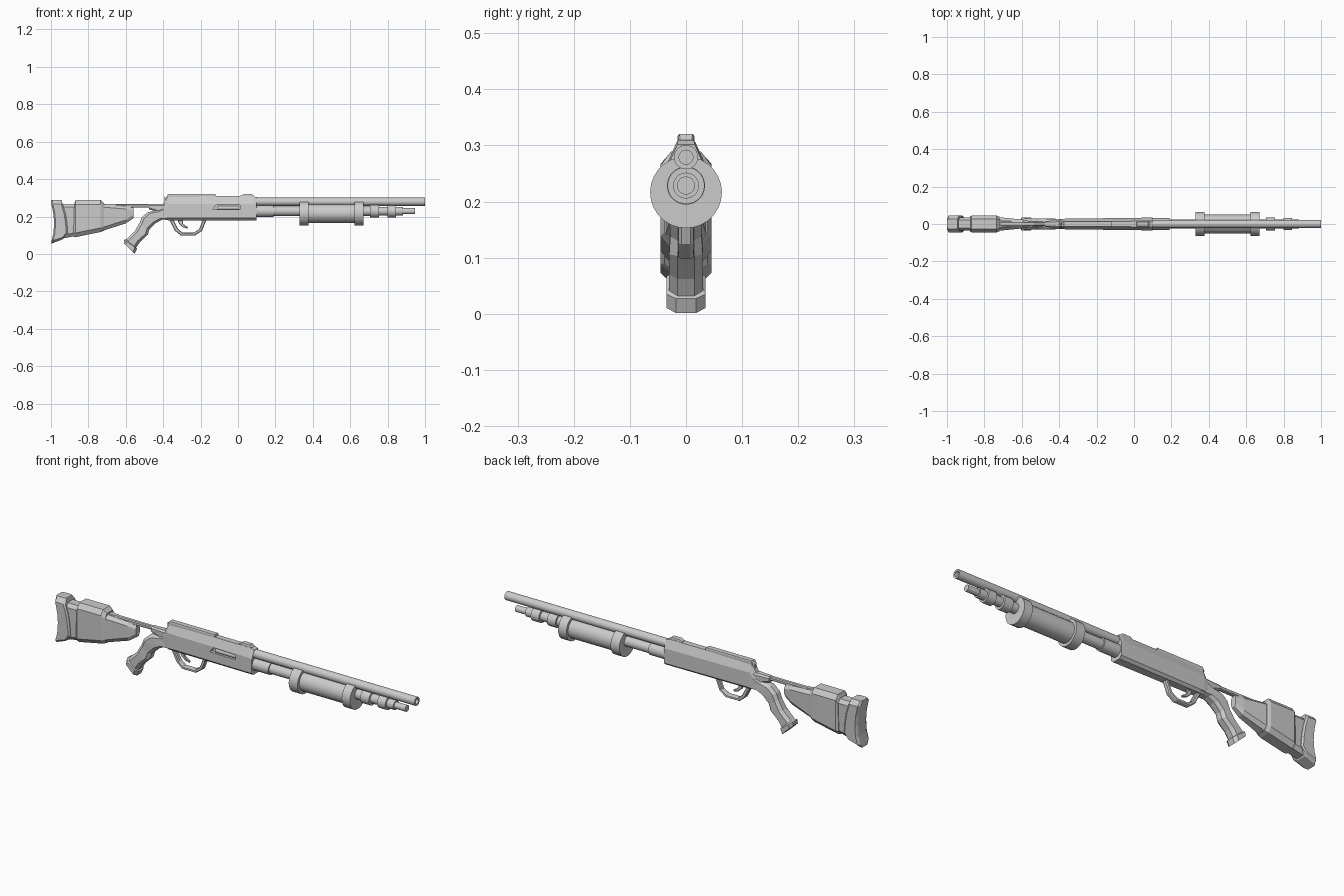
import bpy, bmesh, math


def finish(name, bm):
    bmesh.ops.remove_doubles(bm, verts=bm.verts, dist=1e-6)
    bmesh.ops.recalc_face_normals(bm, faces=bm.faces)
    me = bpy.data.meshes.new(name)
    bm.to_mesh(me)
    bm.free()
    ob = bpy.data.objects.new(name, me)
    bpy.context.collection.objects.link(ob)
    return ob


def loft(name, stations, ends=(0.6, 0.6), cut=(0.012, 0.012)):
    """Chamfered eight-sided sections; each spans (ax, az)-(bx, bz) with half width w."""
    bm = bmesh.new()
    rings = []
    for ax, az, bx, bz, w in stations:
        length = math.hypot(bx - ax, bz - az)
        ts = [0, cut[0] / length, 1 - cut[1] / length, 1]
        ws = [w * ends[0], w, w, w * ends[1]]
        side = [(ax + (bx - ax) * t, y, az + (bz - az) * t) for t, y in zip(ts, ws)]
        pts = side + [(x, -y, z) for x, y, z in reversed(side)]
        rings.append([bm.verts.new(p) for p in pts])
    for a, b in zip(rings, rings[1:]):
        for i in range(8):
            j = (i + 1) % 8
            bm.faces.new((a[i], a[j], b[j], b[i]))
    bm.faces.new(rings[0])
    bm.faces.new(rings[-1])
    return finish(name, bm)


def lathe(name, profile, zc, sides=28):
    """Turn an (x, radius) profile about a lengthwise axis at height zc."""
    bm = bmesh.new()
    verts = [bm.verts.new((x, 0, r)) for x, r in profile]
    edges = [bm.edges.new(p) for p in zip(verts, verts[1:])]
    bmesh.ops.spin(bm, geom=verts + edges, cent=(0, 0, 0), axis=(1, 0, 0),
                   angle=math.tau, steps=sides, use_merge=True)
    ob = finish(name, bm)
    ob.location.z = zc
    bpy.ops.object.select_all(action='DESELECT')
    ob.select_set(True)
    bpy.context.view_layer.objects.active = ob
    bpy.ops.object.shade_smooth_by_angle(angle=math.radians(30))
    return ob


# Barrel with open bore
lathe("barrel", [(.09, 0), (.09, .0215), (1, .0215), (1, .0125), (.7, .0125), (.7, 0)], .279)

# Magazine tube with stepped collars
steps = [(.09, .19, .031), (.19, .706, .025), (.706, .754, .034), (.754, .80, .023),
         (.80, .845, .033), (.845, .883, .023), (.883, .945, .016)]
tube = [(.09, 0)]
for x0, x1, r in steps:
    tube += [(x0, r), (x1, r)]
lathe("magazine_tube", tube + [(.945, 0)], .2285)

# Sliding pump grip
lathe("pump", [(.328, 0), (.328, .064), (.377, .064), (.377, .050), (.624, .050),
               (.624, .064), (.670, .064), (.670, 0)], .2165)

# Receiver with ejection port on the front side
receiver = loft("receiver", [
    (-.41, .195, -.40, .268, .024), (-.375, .18, -.375, .309, .028),
    (.085, .18, .085, .309, .034), (.10, .18, .10, .302, .034)],
    ends=(.6, .45), cut=(.012, .042))
cutter = loft("port_cutter", [
    (-.135, .237, -.134, .240, .02), (-.115, .237, -.115, .264, .02),
    (.01, .237, .01, .261, .02)], ends=(1, 1), cut=(.001, .001))
cutter.location.y = -.036
cutter.hide_render = True
cutter.hide_set(True)
mod = receiver.modifiers.new("port", 'BOOLEAN')
mod.object = cutter
mod.solver = 'EXACT'
lathe("bolt", [(-.11, 0), (-.11, .012), (.005, .012), (.005, 0)], .246, 12).location.y = -.013

# Top rail and sight base
loft("top_rail", [(-.385, .30, -.375, .32, .015), (-.12, .30, -.12, .32, .015)],
     ends=(1, .85), cut=(.004, .004))
loft("sight_base", [(.01, .30, .015, .312, .012), (.03, .30, .03, .32, .014),
                    (.075, .30, .075, .32, .014), (.085, .30, .085, .31, .012)],
     ends=(1, .85), cut=(.004, .004))
loft("hammer_spur", [(-.392, .26, -.392, .308, .004), (-.375, .26, -.38, .285, .004)],
     cut=(.003, .003))

# Rear tang and stock connecting bar
loft("tang", [(-.475, .238, -.475, .267, .016), (-.44, .228, -.44, .267, .018),
              (-.37, .195, -.37, .269, .024)], cut=(.008, .008))
loft("stock_bar", [(-.72, .247, -.72, .266, .014), (-.46, .248, -.46, .266, .010)],
     cut=(.004, .004))

# Pistol grip with flared foot (back edge point, front edge point)
loft("pistol_grip", [
    (-.385, .255, -.33, .20, .026),
    (-.44, .232, -.345, .182, .026),
    (-.485, .222, -.405, .183, .028),
    (-.515, .195, -.440, .165, .029),
    (-.527, .165, -.474, .130, .028),
    (-.553, .120, -.482, .103, .030),
    (-.575, .100, -.525, .062, .030),
    (-.598, .078, -.545, .032, .030),
    (-.608, .076, -.540, .027, .035),
    (-.611, .058, -.552, .001, .035)],
    ends=(.5, .5), cut=(.014, .014))

# Trigger guard and trigger
loft("trigger_guard", [
    (-.365, .178, -.345, .182, .013), (-.338, .125, -.320, .133, .013),
    (-.305, .098, -.297, .114, .014), (-.230, .098, -.236, .114, .014),
    (-.192, .124, -.208, .132, .013), (-.170, .178, -.188, .182, .013)],
    cut=(.004, .004))
loft("trigger", [(-.325, .185, -.295, .185, .006), (-.315, .160, -.295, .163, .006),
                 (-.295, .143, -.284, .153, .006), (-.270, .135, -.268, .144, .005)],
     cut=(.003, .003))

# Shoulder stock: fore piece, thick cheek section, narrow neck
loft("stock_front", [(-.72, .125, -.72, .266, .036), (-.60, .163, -.60, .256, .024),
                     (-.56, .190, -.56, .248, .016)], ends=(.55, .5), cut=(.018, .016))
loft("stock_cheek", [(-.88, .090, -.875, .270, .038), (-.868, .090, -.868, .289, .045),
                     (-.735, .117, -.735, .289, .045), (-.717, .124, -.717, .272, .038)],
     ends=(.6, .6), cut=(.022, .024))
loft("stock_neck", [(-.95, .080, -.95, .268, .035), (-.87, .096, -.87, .268, .035)],
     ends=(.6, .6), cut=(.018, .018))

# Butt pad with concave rear face, stacked from top to bottom
loft("butt_pad", [
    (-1.0, .289, -.943, .289, .026), (-.998, .268, -.937, .266, .045),
    (-.987, .215, -.922, .215, .045), (-.983, .165, -.914, .165, .045),
    (-.987, .110, -.910, .115, .045), (-.997, .070, -.930, .090, .045),
    (-1.0, .054, -.940, .077, .028)], ends=(.7, .85), cut=(.008, .008))
